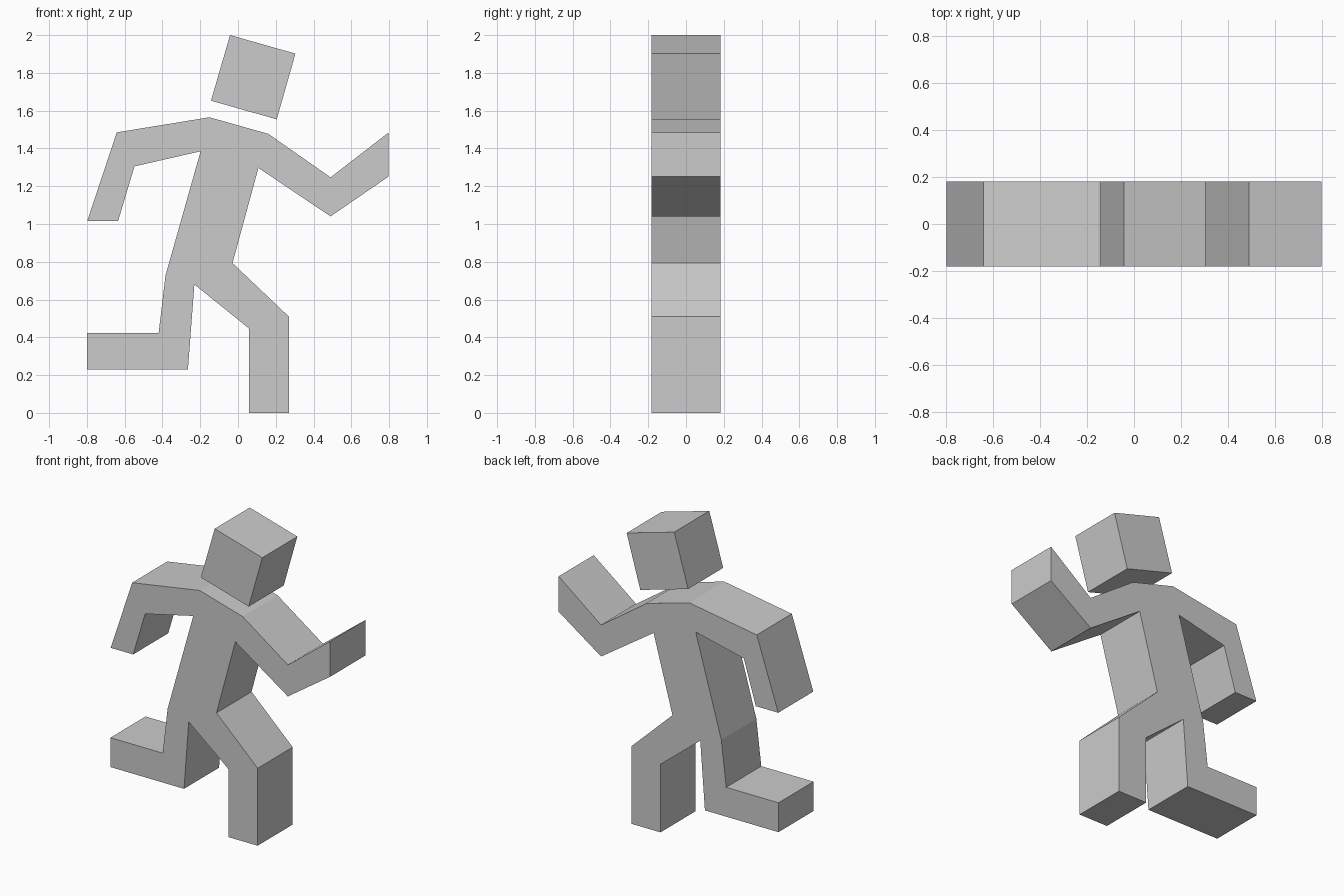
import bpy, bmesh
from mathutils import Vector

if "Cube" in bpy.data.objects:
    bpy.data.objects.remove(bpy.data.objects["Cube"])

HALF_DEPTH = 0.182


def extruded_profile(name, points):
    """Extrude a front-view (x, z) outline symmetrically through y."""
    bm = bmesh.new()
    face = bm.faces.new([bm.verts.new((x, -HALF_DEPTH, z)) for x, z in points])
    out = bmesh.ops.extrude_face_region(bm, geom=[face], use_keep_orig=True)
    verts = [g for g in out["geom"] if isinstance(g, bmesh.types.BMVert)]
    bmesh.ops.translate(bm, verts=verts, vec=Vector((0, 2 * HALF_DEPTH, 0)))
    bmesh.ops.recalc_face_normals(bm, faces=bm.faces)
    mesh = bpy.data.meshes.new(name)
    bm.to_mesh(mesh)
    bm.free()
    obj = bpy.data.objects.new(name, mesh)
    bpy.context.collection.objects.link(obj)
    return obj


# Outline pieces, clockwise from the rear shoulder
shoulders = [(-0.151, 1.565), (0.161, 1.477)]
front_arm = [(0.49, 1.247), (0.798, 1.485), (0.798, 1.252), (0.49, 1.04), (0.108, 1.297)]
front_leg = [(-0.029, 0.793), (0.27, 0.509), (0.27, 0), (0.058, 0), (0.058, 0.447)]
rear_leg = [(-0.231, 0.68), (-0.265, 0.231), (-0.8, 0.231), (-0.8, 0.424),
            (-0.42, 0.424), (-0.384, 0.727)]
rear_arm = [(-0.198, 1.385), (-0.548, 1.305), (-0.635, 1.015), (-0.798, 1.015), (-0.642, 1.485)]

# Running body with arms and legs as one solid
extruded_profile("running_body", shoulders + front_arm + front_leg + rear_leg + rear_arm)

# Tilted square head floating above the shoulders
extruded_profile("head", [(-0.042, 2.0), (0.304, 1.902), (0.205, 1.554), (-0.143, 1.653)])
